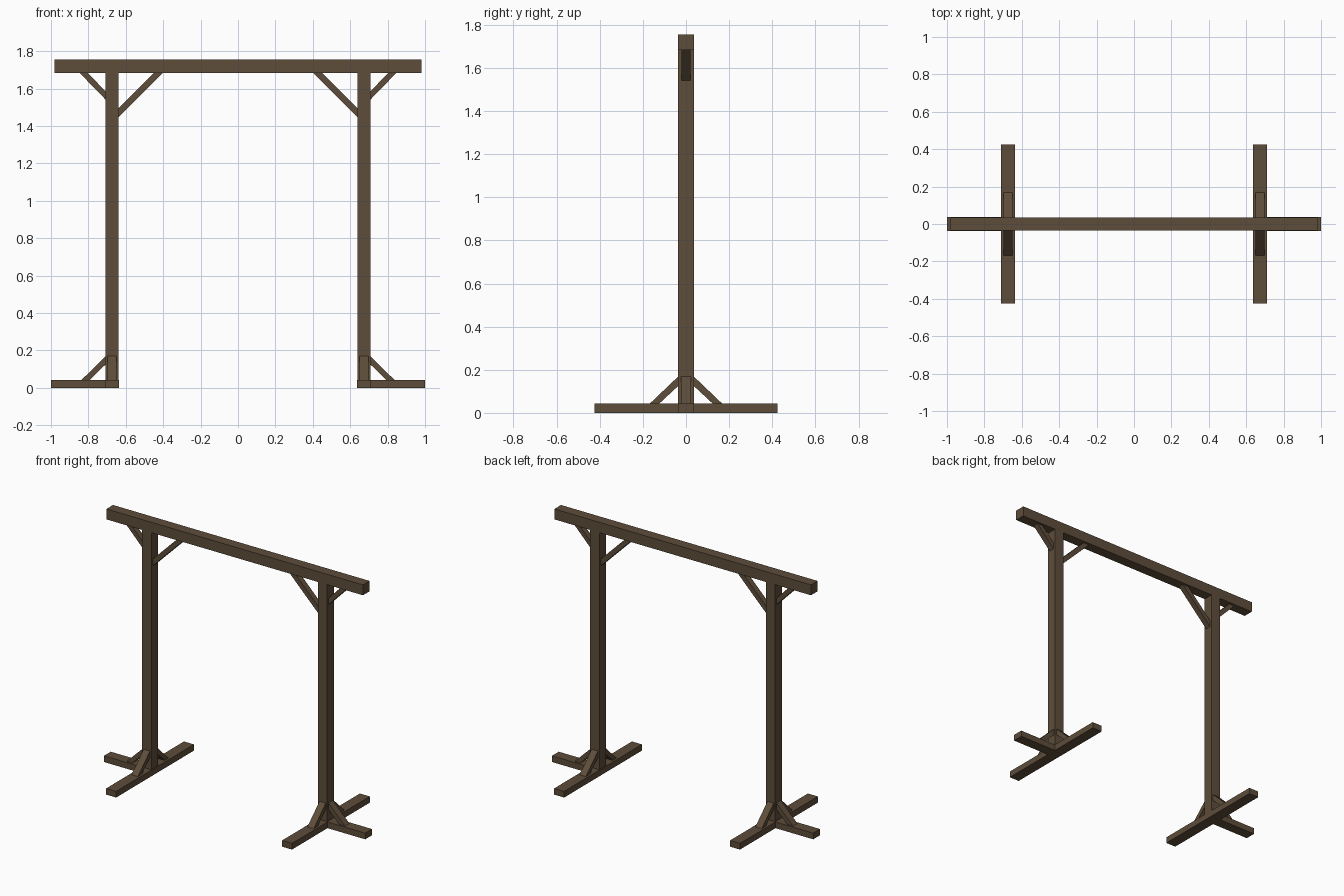
import bpy

cube = bpy.data.objects.get("Cube")
if cube:
    bpy.data.objects.remove(cube, do_unlink=True)

wood = bpy.data.materials.new("dark_brown_wood")
wood.use_nodes = True
COLOUR = (0.112, 0.075, 0.043, 1)
wood.diffuse_color = COLOUR
wood.node_tree.nodes["Principled BSDF"].inputs["Base Color"].default_value = COLOUR


def prism(name, profile, half, axis, centre=0.0):
    """Extrude a four-point profile (u, z) across x or y."""
    verts = []
    for w in (centre - half, centre + half):
        for u, z in profile:
            verts.append((u, w, z) if axis == "y" else (w, u, z))
    n = len(profile)
    faces = [tuple(range(n)), tuple(range(n, 2 * n))]
    faces += [(i, (i + 1) % n, n + (i + 1) % n, n + i) for i in range(n)]
    mesh = bpy.data.meshes.new(name)
    mesh.from_pydata(verts, [], faces)
    mesh.materials.append(wood)
    obj = bpy.data.objects.new(name, mesh)
    bpy.context.collection.objects.link(obj)
    # Make the normals point outward
    import bmesh
    bm = bmesh.new()
    bm.from_mesh(mesh)
    bmesh.ops.recalc_face_normals(bm, faces=bm.faces)
    bm.to_mesh(mesh)
    bm.free()
    return obj


def timber(name, u0, u1, z0, z1, half, axis="y", centre=0.0):
    return prism(name, [(u0, z0), (u1, z0), (u1, z1), (u0, z1)], half, axis, centre)


def brace(name, u, z, du, dz, thick, half, axis="y", centre=0.0):
    """Diagonal strut from post face u to the horizontal timber at z."""
    su, sz = (1 if du > 0 else -1), (1 if dz > 0 else -1)
    profile = [(u, z + dz), (u + du, z), (u + du - su * thick, z),
               (u, z + dz - sz * thick)]
    return prism(name, profile, half, axis, centre)


FOOT_TOP, BEAM_BOTTOM, BEAM_TOP = 0.043, 1.683, 1.755
POST, HALF = 0.673, 0.036

# Top beam
timber("top_beam", -0.982, 0.982, BEAM_BOTTOM, BEAM_TOP, HALF)

for side, s in (("left", 1), ("right", -1)):
    # Upright and feet
    timber(side + "_post", s * (POST - 0.035), s * (POST + 0.035),
           FOOT_TOP, BEAM_BOTTOM, HALF)
    timber(side + "_cross_foot", -0.425, 0.425, 0, FOOT_TOP, 0.038, "x", s * POST)
    timber(side + "_outer_foot", s * 0.711, s, 0, FOOT_TOP, 0.037)

    # Braces under the beam
    inner, outer = s * (POST - 0.035), s * (POST + 0.035)
    brace(side + "_inner_beam_brace", inner, BEAM_BOTTOM,
          s * -0.235, -0.235, 0.047, 0.02)
    brace(side + "_outer_beam_brace", outer, BEAM_BOTTOM,
          s * 0.138, -0.142, 0.044, 0.02)

    # Braces above the feet
    brace(side + "_outer_foot_brace", outer, FOOT_TOP,
          s * 0.128, 0.126, 0.044, 0.024)
    for end, e in (("front", -1), ("back", 1)):
        brace(side + "_" + end + "_foot_brace", e * HALF, FOOT_TOP,
              e * 0.132, 0.126, 0.044, 0.024, "x", s * POST)
